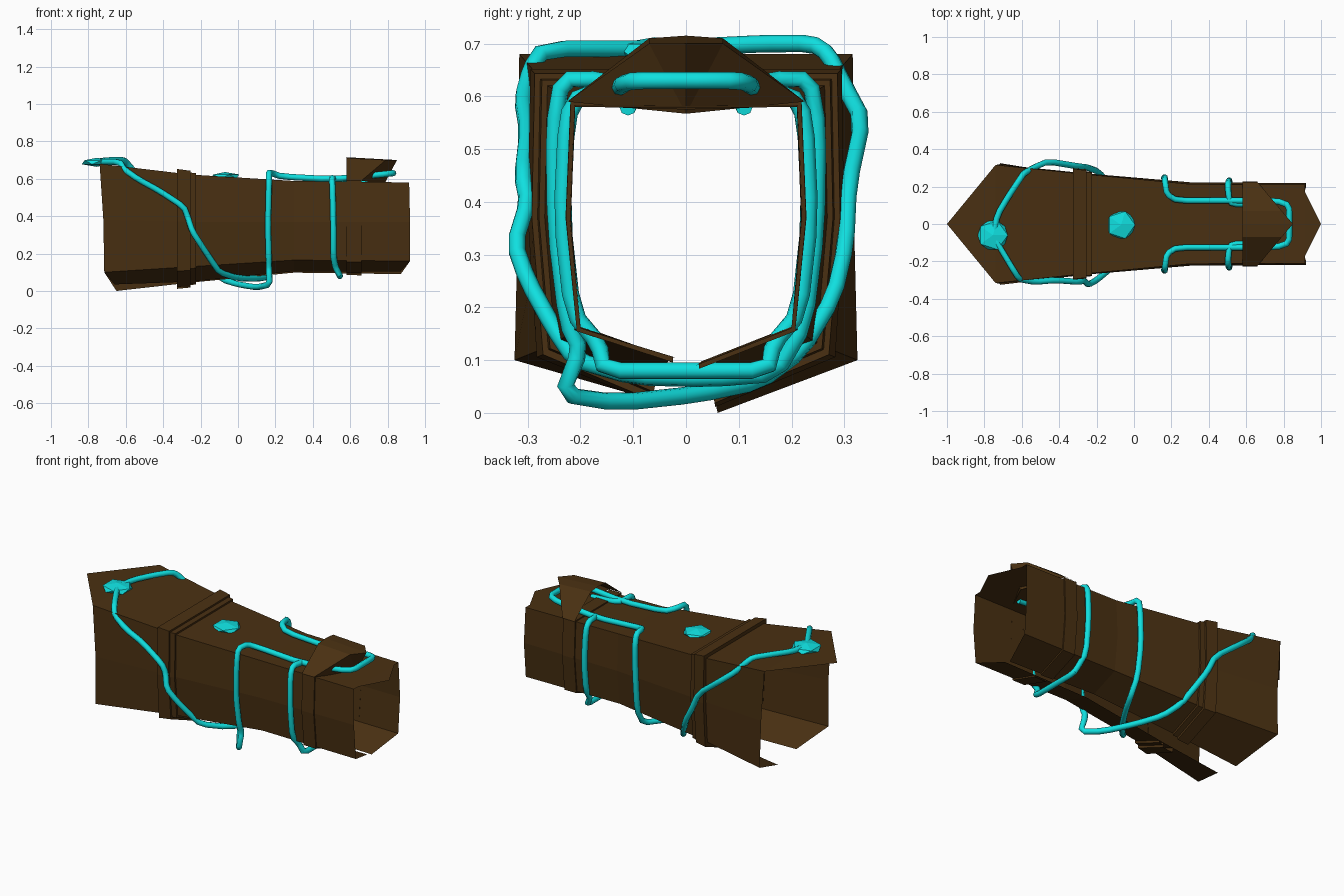
import bpy, math
from mathutils import Vector

if "Cube" in bpy.data.objects:
    bpy.data.objects.remove(bpy.data.objects["Cube"])


def material(name, color):
    m = bpy.data.materials.new(name)
    m.diffuse_color = (*color, 1)
    m.use_nodes = True
    m.node_tree.nodes["Principled BSDF"].inputs["Base Color"].default_value = m.diffuse_color
    return m


LEATHER = material("dark_brown_leather", (0.068, 0.030, 0.006))
CYAN = material("cyan", (0.005, 0.74, 0.74))


def mesh_object(name, verts, faces, mat):
    me = bpy.data.meshes.new(name)
    me.from_pydata([tuple(v) for v in verts], [], faces)
    me.materials.append(mat)
    ob = bpy.data.objects.new(name, me)
    bpy.context.collection.objects.link(ob)
    return ob


def section(edge, mid, low, inner_neg, inner_pos, top_x=None):
    """Open cross-section from the -y seam, over the top, to the +y seam."""
    side = [low, mid, edge]
    left = [Vector((x, -y, z)) for x, y, z in side]
    right = [Vector((x, y, z)) for x, y, z in reversed(side)]
    top = Vector((edge[0], 0, edge[2]))
    return [Vector(inner_neg)] + left + [top] + right + [Vector(inner_pos)]


def loft(name, rows, mat, extra=()):
    n = len(rows[0])
    verts = [v for r in rows for v in r]
    faces = [(i * n + j, i * n + j + 1, (i + 1) * n + j + 1, (i + 1) * n + j)
             for i in range(len(rows) - 1) for j in range(n - 1)]
    for tri in extra:
        k = len(verts)
        verts += [Vector(p) for p in tri]
        faces.append((k, k + 1, k + 2))
    return mesh_object(name, verts, faces, mat)


# Bracer shell: flared cuff, narrow wrist, split along the bottom
rows = [
    section((-.74, .316, .68), (-.72, .318, .38), (-.715, .325, .10),
            (-.66, -.10, .035), (-.65, .06, 0)),
    section((-.25, .265, .622), (-.25, .27, .37), (-.25, .25, .13),
            (-.25, -.06, .05), (-.25, .05, .045)),
    section((.30, .213, .588), (.30, .223, .37), (.30, .20, .165),
            (.30, -.03, .105), (.30, .03, .098)),
    section((.915, .21, .58), (.92, .218, .37), (.92, .20, .16),
            (.87, -.02, .105), (.87, .02, .09)),
]
points = [[(-.74, -.316, .68), (-1, 0, .68), (-.74, .316, .68)],
          [(.91, -.18, .58), (1, 0, .575), (.91, .18, .58)]]
loft("bracer_shell", rows, LEATHER, points)


def at_x(x):
    """Shell cross-section interpolated at x."""
    knots = [-.72, -.25, .30, .92]
    i = max(k for k in range(3) if x >= knots[k])
    t = (x - knots[i]) / (knots[i + 1] - knots[i])
    return [Vector((x, *a.lerp(b, t).yz)) for a, b in zip(rows[i], rows[i + 1])]


def strap(name, x0, x1, grow):
    def raised(x):
        return [Vector((p.x, p.y * grow, .37 + (p.z - .37) * grow)) for p in at_x(x)]
    loft(name, [at_x(x0), raised(x0), raised(x1), at_x(x1)], LEATHER)


strap("cuff_strap", -.325, -.255, 1.08)
strap("cuff_strap_edge", -.255, -.225, 1.04)
strap("wrist_strap", .58, .66, 1.035)

# Pointed hood over the wrist strap, open at the back, undercut at the front
back = [(.58, -.225, .59), (.58, -.07, .71), (.58, 0, .715), (.58, .07, .71), (.58, .225, .59)]
front = [(.66, -.225, .59), (.79, -.07, .70), (.85, 0, .70), (.79, .07, .70), (.66, .225, .59)]
hood = back + front + [(.78, 0, .567)]
faces = [(i, i + 1, i + 6, i + 5) for i in range(4)] + [(i, i + 1, 10) for i in range(5, 9)]
mesh_object("wrist_hood", hood, faces, LEATHER)


# Cords
def cord(name, pts):
    cu = bpy.data.curves.new(name, 'CURVE')
    cu.dimensions = '3D'
    cu.bevel_depth = .0165
    cu.bevel_resolution = 2
    cu.use_fill_caps = True
    sp = cu.splines.new('POLY')
    # one round of corner cutting softens the bends
    v = [Vector(p) for p in pts]
    soft = [v[0]]
    for a, b in zip(v, v[1:]):
        soft += [a.lerp(b, .2), a.lerp(b, .8)]
    soft.append(v[-1])
    sp.points.add(len(soft) - 1)
    for p, co in zip(sp.points, soft):
        p.co = (*co, 1)
    cu.materials.append(CYAN)
    ob = bpy.data.objects.new(name, cu)
    bpy.context.collection.objects.link(ob)
    bpy.ops.object.select_all(action='DESELECT')
    ob.select_set(True)
    bpy.context.view_layer.objects.active = ob
    bpy.ops.object.convert(target='MESH')
    bpy.ops.object.shade_smooth_by_angle(angle=math.radians(50))


def flip(pts):
    return [(x, -y, z) for x, y, z in reversed(pts)]


# Long lace: hood loop, down both sides, crossing underneath, up to the cuff
half = [(.83, 0, .63), (.83, .10, .63), (.76, .125, .622), (.50, .125, .597), (.23, .125, .612),
        (.175, .16, .632), (.165, .235, .632), (.165, .25, .54), (.16, .247, .35), (.165, .225, .17)]
under_a = [(.165, .17, .075), (.10, .05, .065), (0, -.10, .068), (-.10, -.21, .10)]
cuff_a = [(-.14, -.25, .16), (-.20, -.30, .25), (-.245, -.325, .32), (-.27, -.30, .40), (-.29, -.31, .45),
          (-.42, -.30, .535), (-.53, -.31, .595), (-.61, -.295, .65), (-.63, -.27, .69), (-.75, -.07, .69)]
under_b = [(.165, -.20, .12), (.17, -.235, .035), (.10, -.13, .019), (0, .02, .035), (-.08, .14, .06)]
cuff_b = [(-.14, .22, .12), (-.19, .28, .22), (-.25, .303, .32), (-.30, .308, .43), (-.46, .335, .555),
          (-.54, .30, .62), (-.59, .27, .68), (-.61, .24, .70), (-.67, .15, .70), (-.73, .05, .695),
          (-.75, -.05, .69)]
cord("front_cuff_lace", half + under_a + cuff_a)
cord("back_cuff_lace", flip(half)[::-1] + under_b + cuff_b)

# Short lace around the wrist
side = [(.70, .11, .58), (.56, .105, .59), (.51, .115, .60), (.502, .20, .605), (.505, .226, .56),
        (.51, .235, .37), (.51, .215, .19), (.52, .165, .13), (.545, .155, .08), (.545, 0, .08)]
cord("wrist_lace", side + flip(side)[1:])


# Faceted cyan gems set on the top
def gem(name, loc, radius, height):
    bpy.ops.mesh.primitive_ico_sphere_add(subdivisions=1, radius=1, location=loc)
    ob = bpy.context.object
    ob.name = name
    ob.scale = (radius, radius, height)
    ob.data.materials.append(CYAN)


gem("cuff_gem", (-.755, -.06, .688), .09, .024)
gem("middle_gem", (-.07, -.005, .612), .085, .024)
